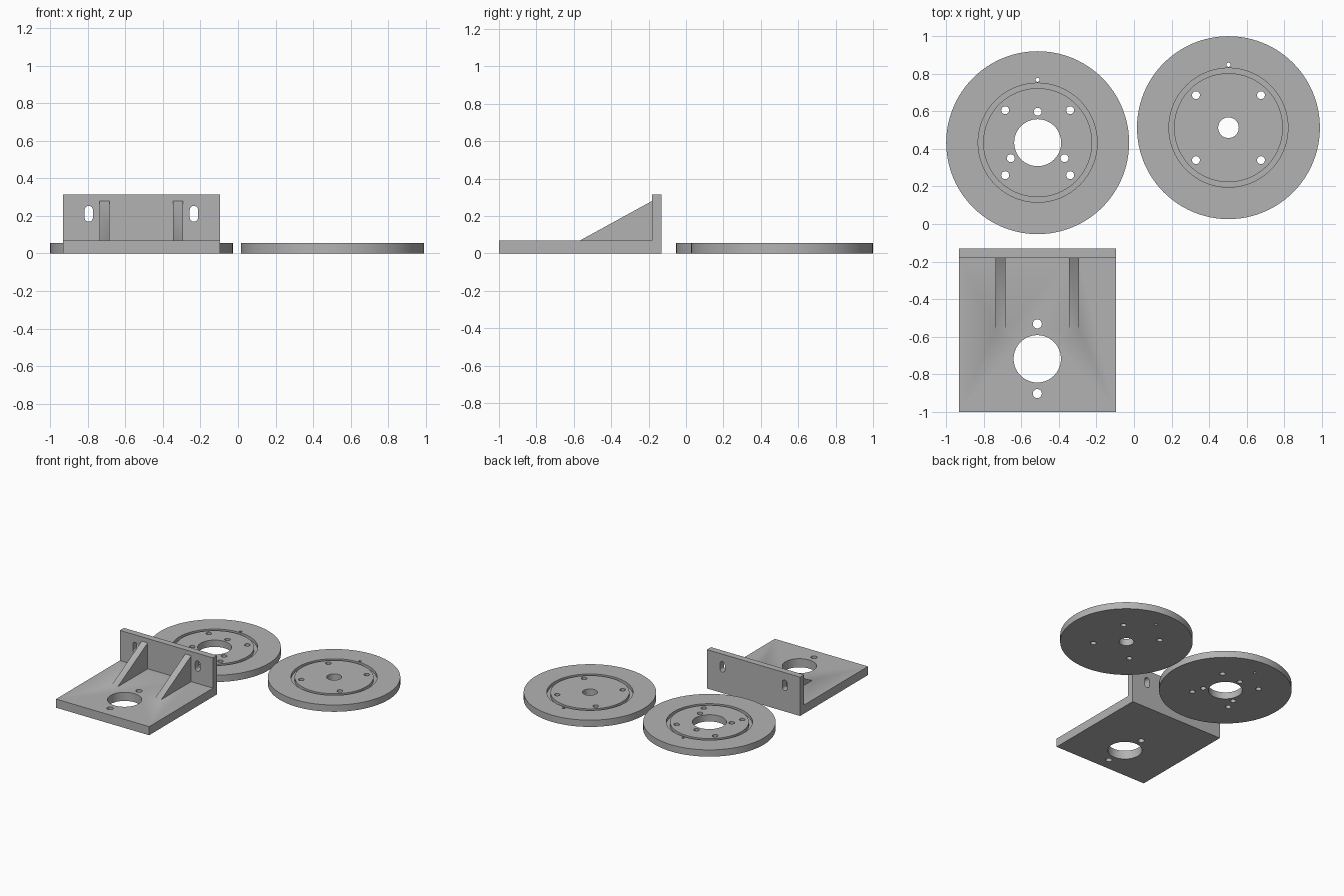
import bpy, bmesh, math
from mathutils import Matrix, Vector

if "Cube" in bpy.data.objects:
    bpy.data.objects.remove(bpy.data.objects["Cube"])

grey = bpy.data.materials.new("plain_grey")
grey.diffuse_color = (0.45, 0.45, 0.45, 1)
grey.use_nodes = True
grey.node_tree.nodes["Principled BSDF"].inputs["Base Color"].default_value = grey.diffuse_color


def make_object(name, bm):
    bmesh.ops.recalc_face_normals(bm, faces=bm.faces)
    mesh = bpy.data.meshes.new(name)
    bm.to_mesh(mesh)
    bm.free()
    mesh.materials.append(grey)
    obj = bpy.data.objects.new(name, mesh)
    bpy.context.collection.objects.link(obj)
    return obj


def add_prism(bm, outline, vector):
    """Extrude a closed outline along a vector."""
    face = bm.faces.new([bm.verts.new(p) for p in outline])
    out = bmesh.ops.extrude_face_region(bm, geom=[face], use_keep_orig=True)
    verts = [v for v in out["geom"] if isinstance(v, bmesh.types.BMVert)]
    bmesh.ops.translate(bm, verts=verts, vec=vector)


def add_drill(bm, x, y, r, sides=32):
    bmesh.ops.create_cone(bm, cap_ends=True, segments=sides, radius1=r, radius2=r,
                          depth=0.6, matrix=Matrix.Translation((x, y, 0)))


def boolean(target, tool, operation):
    mod = target.modifiers.new(operation.lower(), 'BOOLEAN')
    mod.object, mod.operation, mod.solver = tool, operation, 'EXACT'
    bpy.context.view_layer.objects.active = target
    bpy.ops.object.modifier_apply(modifier=mod.name)
    bpy.data.objects.remove(tool)


def smooth(obj):
    bpy.ops.object.select_all(action='DESELECT')
    obj.select_set(True)
    bpy.context.view_layer.objects.active = obj
    bpy.ops.object.shade_smooth_by_angle(angle=math.radians(30))


def make_disc(name, cx, cy, holes):
    # Lathed section with a ring groove in the top
    h, groove, n = 0.055, 0.03, 96
    section = [(0, 0), (0.487, 0), (0.487, h), (0.317, h), (0.317, groove),
               (0.29, groove), (0.29, h), (0, h)]
    bm = bmesh.new()
    vs = [bm.verts.new((r, 0, z)) for r, z in section]
    edges = [bm.edges.new(pair) for pair in zip(vs, vs[1:])]
    bmesh.ops.spin(bm, geom=vs + edges, cent=(0, 0, 0), axis=(0, 0, 1),
                   angle=math.tau, steps=n, use_merge=True)
    bmesh.ops.remove_doubles(bm, verts=bm.verts, dist=1e-5)
    disc = make_object(name, bm)
    # Drilled holes
    bm = bmesh.new()
    for x, y, r in holes:
        add_drill(bm, x, y, r, 64 if r > 0.1 else 32)
    boolean(disc, make_object("disc_drills", bm), 'DIFFERENCE')
    disc.location = (cx, cy, 0)
    smooth(disc)


# Shared bolt square and index hole
bolts = [(sx * 0.173, sy * 0.173, 0.021) for sx in (-1, 1) for sy in (-1, 1)]
bolts.append((0, 0.335, 0.011))
# Three extra holes around the motor opening
triple = [(0.165 * math.cos(math.radians(a)), 0.165 * math.sin(math.radians(a)), 0.021)
          for a in (90, 210, 330)]
make_disc("motor_disc", -0.513, 0.433, bolts + triple + [(0, 0, 0.125)])
make_disc("pivot_disc", 0.503, 0.513, bolts + [(0, 0, 0.055)])

# Bracket: L-shaped section
cx, half = -0.515, 0.418
back, wall, front = -0.13, -0.182, -1.0
base, top = 0.07, 0.315
bm = bmesh.new()
profile = [(front, 0), (back, 0), (back, top), (wall, top), (wall, base), (front, base)]
add_prism(bm, [(cx - half, y, z) for y, z in profile], Vector((2 * half, 0, 0)))
bracket = make_object("bracket", bm)

# Triangular gussets, sunk slightly into the base and wall
bm = bmesh.new()
rib = [(-0.565, base), (-0.565, base - 0.02), (wall + 0.02, base - 0.02),
       (wall + 0.02, 0.28), (wall, 0.28)]
for side in (-1, 1):
    x = cx + side * 0.195 - 0.027
    add_prism(bm, [(x, y, z) for y, z in rib], Vector((0.054, 0, 0)))
boolean(bracket, make_object("gussets", bm), 'UNION')

# Holes in the base and slots in the wall
bm = bmesh.new()
add_drill(bm, cx, -0.718, 0.126, 64)
for y in (-0.532, -0.903):
    add_drill(bm, cx, y, 0.024)
for side in (-1, 1):
    slot = []
    for i in range(34):
        a = math.pi * (i if i < 17 else i - 1) / 16
        z = 0.2315 if i < 17 else 0.1915
        slot.append((cx + side * 0.28 + 0.022 * math.cos(a), -0.25, z + 0.022 * math.sin(a)))
    add_prism(bm, slot, Vector((0, 0.2, 0)))
boolean(bracket, make_object("bracket_cutters", bm), 'DIFFERENCE')
smooth(bracket)
